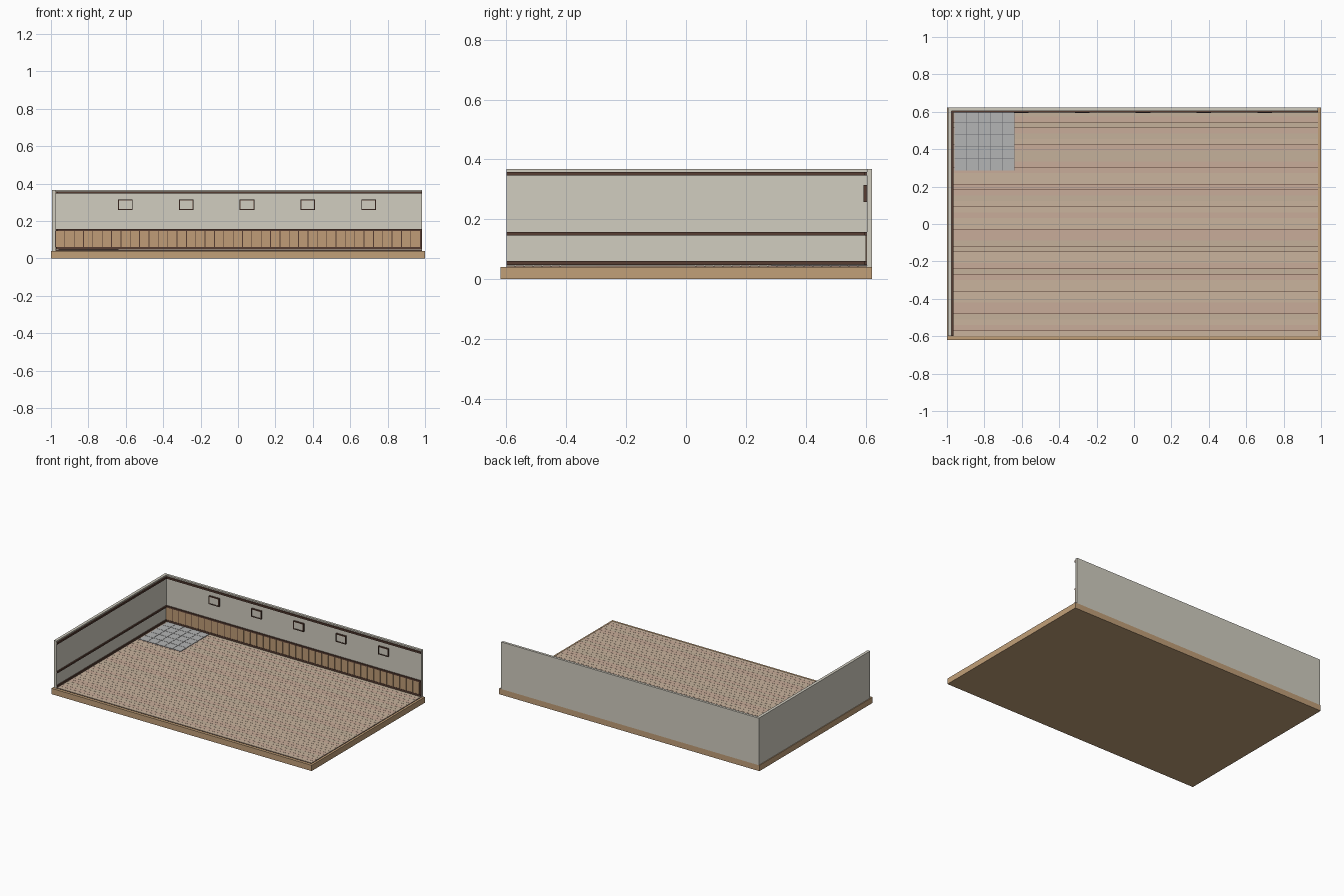
import bpy, bmesh, random
from mathutils import Vector

if "Cube" in bpy.data.objects:
    bpy.data.objects.remove(bpy.data.objects["Cube"])

random.seed(4)


def material(name, r, g, b):
    m = bpy.data.materials.new(name)
    m.diffuse_color = tuple((c / 255) ** 2.2 for c in (r, g, b)) + (1,)
    m.use_nodes = True
    m.node_tree.nodes["Principled BSDF"].inputs["Base Color"].default_value = m.diffuse_color
    return m


def boxes(name, items, *mats):
    """One object from boxes (x0, x1, y0, y1, z0, z1[, material index])."""
    bm = bmesh.new()
    for it in items:
        lo, hi = Vector(it[0:6:2]), Vector(it[1:6:2])
        verts = bmesh.ops.create_cube(bm, size=1)["verts"]
        for v in verts:
            v.co = Vector((lo + hi) / 2) + v.co * (hi - lo)
        for f in {f for v in verts for f in v.link_faces}:
            f.material_index = it[6] if len(it) > 6 else 0
    me = bpy.data.meshes.new(name)
    bm.to_mesh(me)
    bm.free()
    for m in mats:
        me.materials.append(m)
    ob = bpy.data.objects.new(name, me)
    bpy.context.collection.objects.link(ob)
    return ob


wood = material("base_wood", 192, 158, 120)
plaster = material("plaster", 208, 204, 191)
dark = material("dark_wood", 88, 64, 54)
panel_wood = material("panel_wood", 190, 155, 118)
floor_mats = [material("floor_tan", 200, 178, 156),
              material("floor_pink", 199, 171, 152),
              material("floor_pale", 195, 176, 154)]
tile_grey = material("tile_grey", 178, 179, 179)
grout = material("grout", 110, 112, 116)

XL, XR = -0.975, 0.985     # room interior in x
YF, YB = -0.60, 0.605      # room interior in y
TOP = 0.367

# Slab under the room
boxes("base_slab", [(-1, 1, -0.62, 0.622, 0, 0.04)], wood)

# Walls at the back and left
boxes("back_wall", [(-0.995, XR, YB, 0.622, 0.04, TOP)], plaster)
boxes("left_wall", [(-0.995, XL, YF, YB, 0.04, TOP)], plaster)

# Floor boards laid in long rows over a thin underlay
boxes("floor_underlay", [(XL, XR, YF, YB, 0.04, 0.0425)], dark)
rows = 40
pitch = (YB - YF) / rows
boards = []
for i in range(rows):
    y = YF + i * pitch
    boards.append((XL, XR, y, y + pitch - 0.001, 0.0425, 0.045, random.randrange(3)))
boxes("floor_boards", boards, *floor_mats)

# Tiled patch in the back left corner
tx, ty, n, size = -0.96, 0.285, 5, 0.064
boxes("tile_bed", [(tx, tx + n * size, ty, ty + n * size, 0.045, 0.0465)], grout)
boxes("floor_tiles", [(tx + i * size + 0.001, tx + (i + 1) * size - 0.001,
                       ty + j * size + 0.001, ty + (j + 1) * size - 0.001, 0.0465, 0.048)
                      for i in range(n) for j in range(n)], tile_grey)

# Skirting, dado rail and crown rail along both walls
for name, z0, z1, d in (("skirting", 0.047, 0.060, 0.008),
                        ("dado_rail", 0.146, 0.157, 0.009),
                        ("crown_rail", 0.346, 0.358, 0.009)):
    boxes(name, [(XL, XR, YB - d, YB, z0, z1), (XL, XL + d, YF, YB - d, z0, z1)], dark)

# Wainscot planks on the back wall with dark gaps between them
boxes("wainscot_backing", [(XL, XR, YB - 0.002, YB, 0.060, 0.146)], dark)
planks = []
for i in range(39):
    x = -0.974 + i * 0.05
    planks.append((x, x + 0.046, YB - 0.006, YB - 0.002, 0.060, 0.146))
boxes("wainscot_planks", planks, panel_wood)

# Five small framed pictures
for i in range(5):
    cx, cz, w, h, t = -0.602 + i * 0.325, 0.286, 0.039, 0.028, 0.005
    y0, y1 = YB - 0.012, YB
    boxes(f"picture_frame_{i + 1}", [
        (cx - w, cx + w, y0, y1, cz + h - t, cz + h),
        (cx - w, cx + w, y0, y1, cz - h, cz - h + t),
        (cx - w, cx - w + t, y0, y1, cz - h + t, cz + h - t),
        (cx + w - t, cx + w, y0, y1, cz - h + t, cz + h - t)], dark)
    boxes(f"picture_panel_{i + 1}", [
        (cx - w + t, cx + w - t, y0 + 0.004, y1, cz - h + t, cz + h - t)], plaster)
